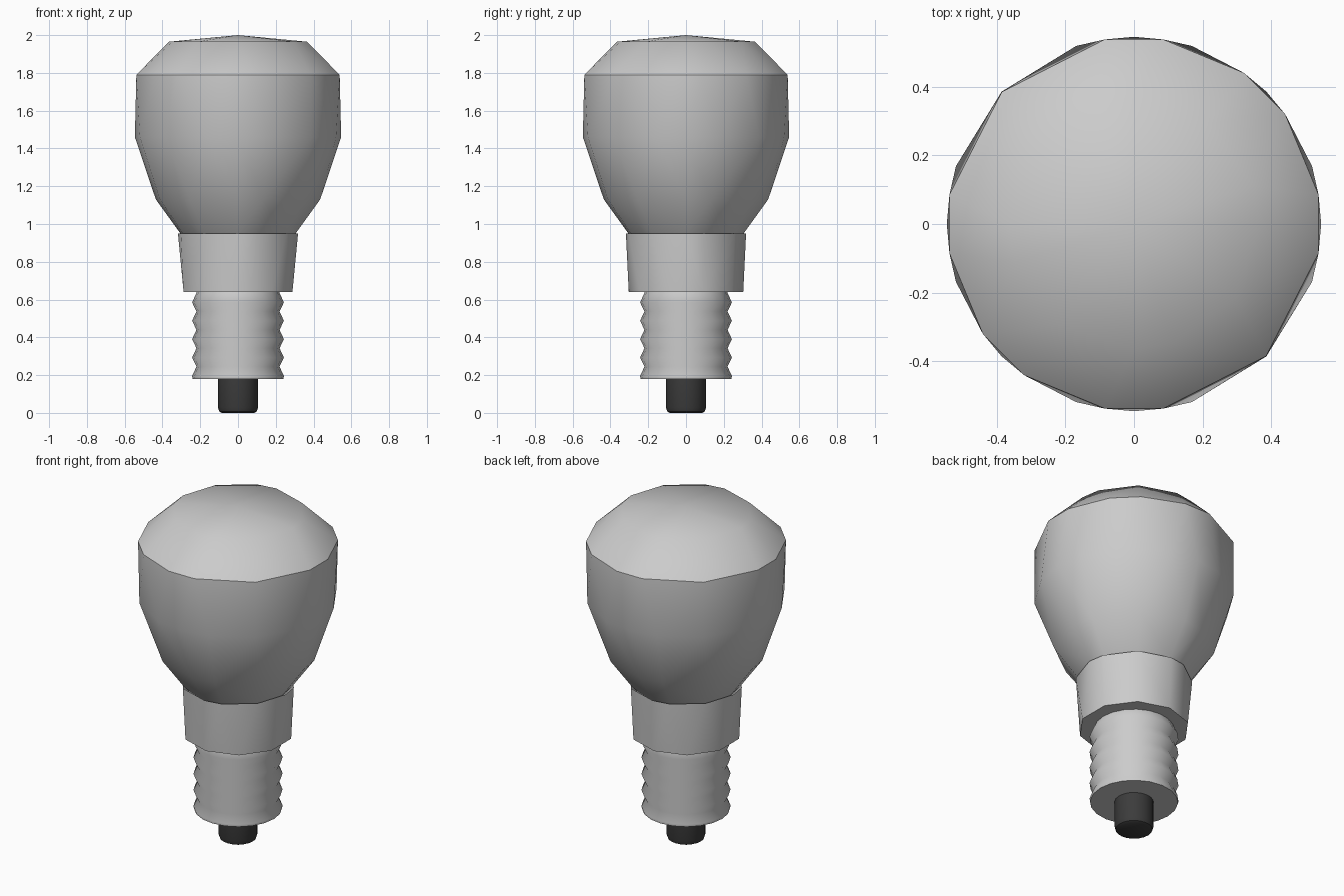
import bpy, bmesh, math

cube = bpy.data.objects.get("Cube")
if cube:
    bpy.data.objects.remove(cube)


def material(name, value):
    mat = bpy.data.materials.new(name)
    mat.use_nodes = True
    mat.diffuse_color = (value, value, value, 1)
    mat.node_tree.nodes["Principled BSDF"].inputs["Base Color"].default_value = (value, value, value, 1)
    return mat


light_grey = material("light grey", 0.6)
black = material("black", 0.045)


def finish(bm, name, mat, angle):
    bmesh.ops.recalc_face_normals(bm, faces=bm.faces)
    mesh = bpy.data.meshes.new(name)
    bm.to_mesh(mesh)
    bm.free()
    obj = bpy.data.objects.new(name, mesh)
    bpy.context.collection.objects.link(obj)
    mesh.materials.append(mat)
    bpy.ops.object.select_all(action='DESELECT')
    obj.select_set(True)
    bpy.context.view_layer.objects.active = obj
    bpy.ops.object.shade_smooth_by_angle(angle=math.radians(angle))
    return obj


def faceted_shell(name, rings, mat, angle, open_top=False):
    """Convex shell over rings (radius, z, half-turn angles in degrees)."""
    bm = bmesh.new()
    for radius, z, half in rings:
        for a in [d + turn for turn in (0, 180) for d in half]:
            t = math.radians(a)
            bm.verts.new((radius * math.cos(t), radius * math.sin(t), z))
    bmesh.ops.convex_hull(bm, input=bm.verts)
    if open_top:
        caps = [f for f in bm.faces if f.normal.z > 0.9]
        bmesh.ops.delete(bm, geom=caps, context='FACES')
    return finish(bm, name, mat, angle)


def lathe(name, profile, sides, mat, angle):
    """Turned solid from (radius, z) points, capped at both ends."""
    bm = bmesh.new()
    loops = []
    for radius, z in profile:
        ts = [2 * math.pi * i / sides for i in range(sides)]
        loops.append([bm.verts.new((radius * math.cos(t), radius * math.sin(t), z)) for t in ts])
    for low, high in zip(loops, loops[1:]):
        for i in range(sides):
            j = (i + 1) % sides
            bm.faces.new((low[i], low[j], high[j], high[i]))
    bm.faces.new(loops[0])
    bm.faces.new(loops[-1])
    return finish(bm, name, mat, angle)


# Uneven facet directions, repeated every half turn
shoulder = (9, 36, 54, 81, 99, 135, 171)
belly = (0, 18, 45, 72, 90, 108, 135, 162)
tenths = (18, 54, 90, 126, 162)
rim = (0, 18, 54, 90, 108, 144)

# Glass bulb
glass = faceted_shell("glass_bulb", [
    (0.255, 0.89, rim), (0.305, 0.95, rim), (0.435, 1.13, rim),
    (0.546, 1.46, belly), (0.545, 1.79, shoulder),
    (0.365, 1.965, rim), (0.0, 2.0, (0,)),
], light_grey, 44)

# Crease around the shoulder of the glass, soft elsewhere
for edge in glass.data.edges:
    heights = [glass.data.vertices[v].co.z for v in edge.vertices]
    edge.use_edge_sharp = all(abs(h - 1.79) < 0.01 for h in heights)

# Collar holding the glass, open at the top
faceted_shell("collar", [(0.303, 0.64, tenths), (0.318, 0.95, rim)], light_grey, 40, True)

# Threaded base
thread = [(0.24, 0.18)]
for i in range(5):
    peak = 0.195 + 0.0975 * i
    thread += [(0.243, peak), (0.22, peak + 0.05)]
thread += [(0.215, 0.66)]
lathe("threaded_base", thread, 20, light_grey, 60)

# Contact at the foot
lathe("foot_contact", [(0.085, 0), (0.1, 0.008), (0.107, 0.03), (0.107, 0.2)], 20, black, 40)
